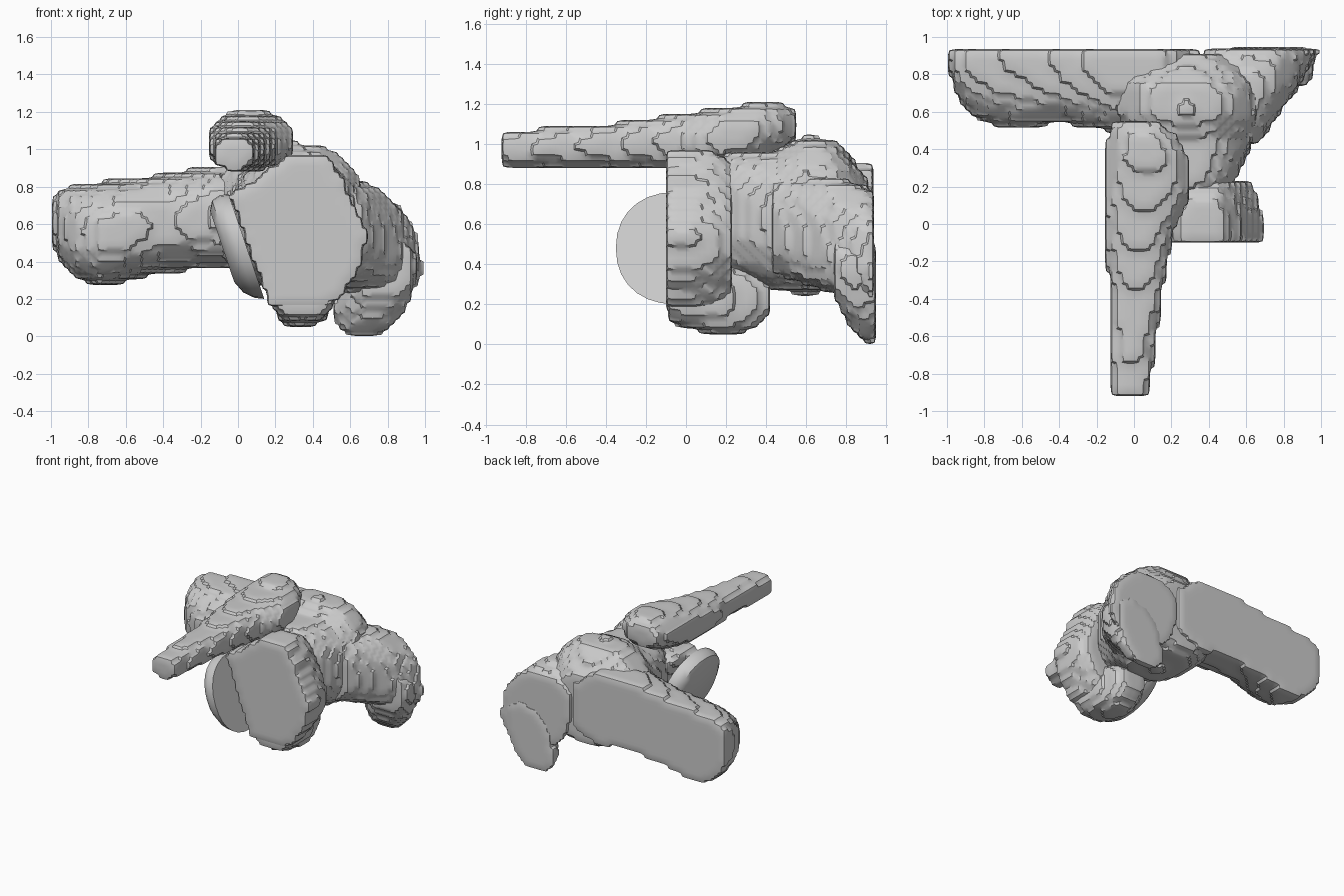
import bpy, bmesh, math

if "Cube" in bpy.data.objects:
    bpy.data.objects.remove(bpy.data.objects["Cube"])

CELL = 0.03   # size of the stepped surface grid


def solid(name, rings, steps=True):
    """Skin closed rings into a solid; optionally give it the terraced surface."""
    bm = bmesh.new()
    loops = [[bm.verts.new(p) for p in ring] for ring in rings]
    n = len(loops[0])
    for a, b in zip(loops, loops[1:]):
        for i in range(n):
            j = (i + 1) % n
            bm.faces.new((a[i], a[j], b[j], b[i]))
    bm.faces.new(loops[0][::-1])
    bm.faces.new(loops[-1])
    bmesh.ops.triangulate(bm, faces=bm.faces[:])
    bmesh.ops.recalc_face_normals(bm, faces=bm.faces[:])
    mesh = bpy.data.meshes.new(name)
    bm.to_mesh(mesh)
    bm.free()
    ob = bpy.data.objects.new(name, mesh)
    bpy.context.collection.objects.link(ob)
    if steps:
        pts = [p for ring in rings for p in ring]
        dim = max(max(p[k] for p in pts) - min(p[k] for p in pts) for k in range(3))
        depth = math.ceil(math.log2(dim / (0.98 * CELL)))
        rm = ob.modifiers.new("Steps", 'REMESH')
        rm.mode = 'BLOCKS'
        rm.octree_depth = depth
        rm.scale = dim / (CELL * 2 ** depth)
        rm.use_remove_disconnected = False
        sm = ob.modifiers.new("Soften", 'SMOOTH')
        sm.factor = 0.5
        sm.iterations = 5
        deps = bpy.context.evaluated_depsgraph_get()
        ob.data = bpy.data.meshes.new_from_object(ob.evaluated_get(deps))
        ob.modifiers.clear()
    bpy.ops.object.select_all(action='DESELECT')
    ob.select_set(True)
    bpy.context.view_layer.objects.active = ob
    bpy.ops.object.shade_smooth_by_angle(angle=math.radians(40))
    return ob


def unit_ring(n=28, p=2.5):
    """Rounded-square outline with radius 1."""
    out = []
    for i in range(n):
        t = 2 * math.pi * i / n
        c, s = math.cos(t), math.sin(t)
        out.append((math.copysign(abs(c) ** (2 / p), c),
                    math.copysign(abs(s) ** (2 / p), s)))
    return out


def along_y(name, sections):
    """Sections are (y, x0, x1, z0, z1) with an optional sideways lean per height."""
    rings = []
    for y, x0, x1, z0, z1, *lean in sections:
        k = lean[0] if lean else 0
        rings.append([((x0 + x1) / 2 + u * (x1 - x0) / 2 + k * v, y,
                       (z0 + z1) / 2 + v * (z1 - z0) / 2) for u, v in unit_ring()])
    return solid(name, rings)


def half_ring(n=18, p=2.4):
    """D-shaped outline: (depth 0..1, height -1..1)."""
    out = []
    for i in range(n + 1):
        t = -math.pi / 2 + math.pi * i / n
        c, s = max(0.0, math.cos(t)), math.sin(t)
        out.append((c ** (2 / p), math.copysign(abs(s) ** (2 / p), s)))
    return out


# Long tapered upper arm reaching forward
along_y("upper_arm", [
    (-0.93, -0.13, 0.08, 0.89, 1.06), (-0.70, -0.13, 0.11, 0.89, 1.08),
    (-0.40, -0.13, 0.15, 0.89, 1.10), (-0.05, -0.16, 0.21, 0.88, 1.15),
    (0.18, -0.17, 0.31, 0.89, 1.18), (0.35, -0.15, 0.29, 0.92, 1.21),
    (0.48, -0.14, 0.22, 0.97, 1.20), (0.56, -0.11, 0.12, 1.03, 1.16)])

# Central body
along_y("body", [
    (0.10, 0.08, 0.46, 0.34, 0.92), (0.25, 0.00, 0.56, 0.34, 0.96),
    (0.45, -0.06, 0.64, 0.26, 0.97), (0.60, -0.12, 0.68, 0.25, 1.04),
    (0.74, -0.12, 0.66, 0.26, 1.03), (0.85, -0.05, 0.60, 0.28, 0.90),
    (0.91, 0.00, 0.52, 0.32, 0.82)])

# Left limb, cut flat at the back: (x, z0, z1, depth)
limb = [(-1.0, 0.50, 0.72, 0.08), (-0.95, 0.40, 0.79, 0.24),
        (-0.88, 0.31, 0.81, 0.35), (-0.74, 0.26, 0.83, 0.41),
        (-0.60, 0.29, 0.84, 0.42), (-0.40, 0.34, 0.87, 0.39),
        (-0.12, 0.36, 0.92, 0.44), (0.15, 0.34, 0.92, 0.42),
        (0.36, 0.42, 0.76, 0.30)]
solid("left_limb", [[(x, 0.93 - d * u, (z0 + z1) / 2 + v * (z1 - z0) / 2)
                     for u, v in half_ring()] for x, z0, z1, d in limb])

# Right limb and its hooked lower end, both cut flat at the back
along_y("right_limb", [
    (0.42, 0.25, 0.66, 0.36, 0.86, -0.02), (0.58, 0.30, 0.77, 0.30, 0.85, -0.03),
    (0.74, 0.36, 0.88, 0.25, 0.84, -0.05), (0.85, 0.38, 0.94, 0.20, 0.81, -0.06),
    (0.945, 0.37, 0.99, 0.17, 0.76, -0.06)])
along_y("right_limb_end", [
    (0.74, 0.64, 0.93, 0.22, 0.52), (0.80, 0.58, 0.95, 0.12, 0.52, 0.04),
    (0.86, 0.54, 0.94, 0.02, 0.50, 0.06), (0.945, 0.53, 0.92, -0.01, 0.50, 0.07)])

# Front block with a flat many-sided face
face = [(-0.05, 0.77), (0.11, 0.85), (0.28, 0.98), (0.46, 0.98), (0.54, 0.88),
        (0.69, 0.55), (0.67, 0.40), (0.54, 0.20), (0.43, 0.15), (0.17, 0.16)]
cx, cz = 0.31, 0.55
solid("front_block", [[(cx + (x - cx) * s, y, cz + (z - cz) * s) for x, z in face]
                      for y, s in ((-0.10, 1.0), (0.04, 1.0), (0.14, 0.95), (0.23, 0.85))])

# Rounded underside of the block
along_y("block_base", [
    (-0.09, 0.17, 0.52, 0.11, 0.45), (0.03, 0.16, 0.53, 0.07, 0.45),
    (0.22, 0.18, 0.50, 0.04, 0.42), (0.33, 0.20, 0.48, 0.07, 0.38),
    (0.42, 0.25, 0.44, 0.15, 0.31)])

# Sliced dome beside the block, smooth flat side leaning to the right
dome = []
for offset, s in ((0.0, 1.0), (0.05, 0.98), (0.10, 0.88), (0.13, 0.68)):
    ring = []
    for u, v in unit_ring(28, 2.2):
        z = 0.48 + 0.28 * s * v
        ring.append((-0.05 + (0.76 - z) * 0.34 - offset, -0.05 + 0.30 * s * u, z))
    dome.append(ring)
solid("side_dome", dome, steps=False)
